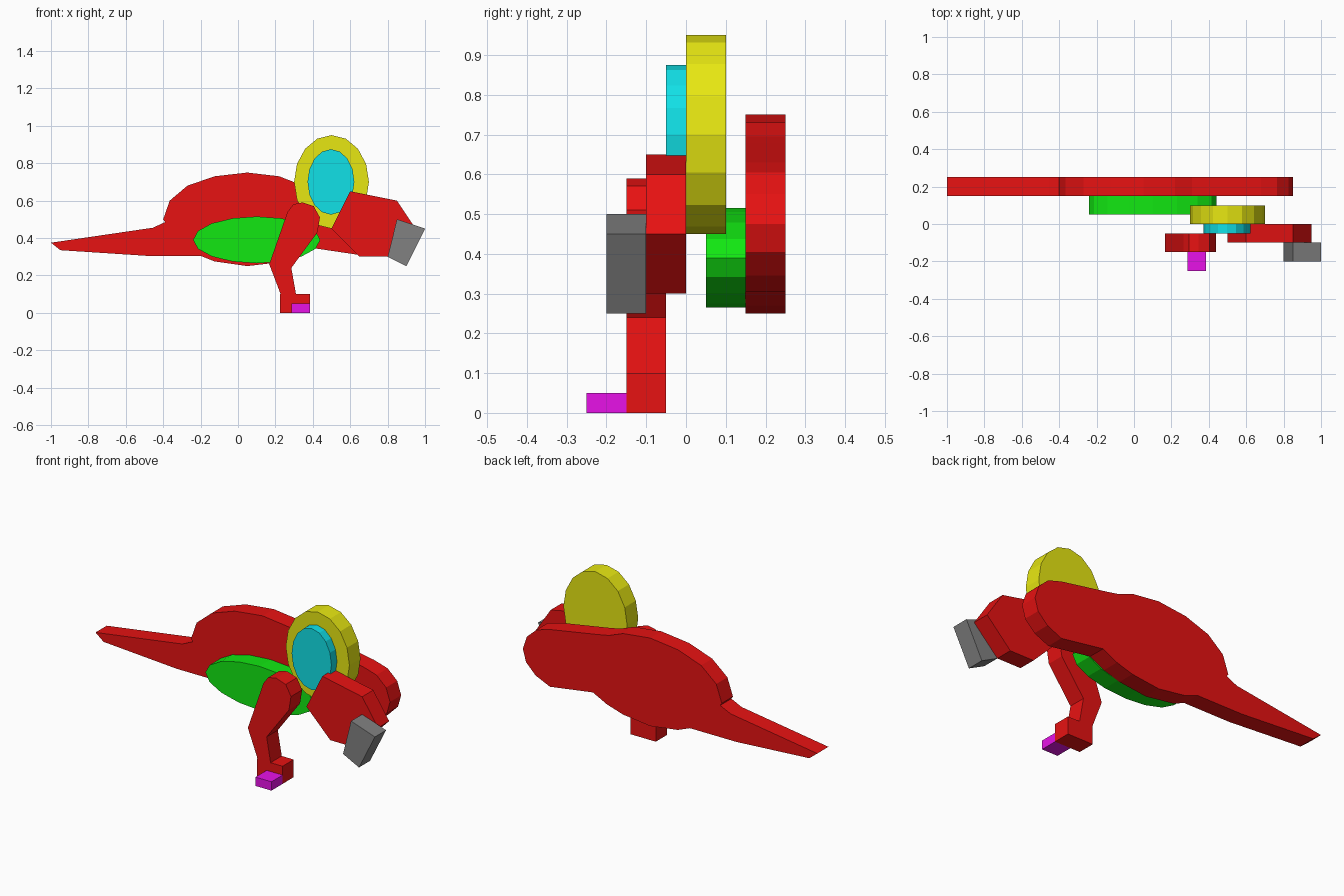
import bpy, bmesh, math


def material(name, rgb):
    m = bpy.data.materials.new(name)
    m.diffuse_color = (*rgb, 1.0)
    return m


RED = material("red", (0.8, 0.006, 0.006))
GREEN = material("green", (0.006, 0.8, 0.006))
YELLOW = material("yellow", (0.8, 0.8, 0.006))
CYAN = material("cyan", (0.006, 0.8, 0.85))
GRAY = material("gray", (0.22, 0.22, 0.22))
MAGENTA = material("magenta", (0.8, 0.006, 0.8))


def slab(name, outline, y_front, mat, depth=0.1):
    """Extrude an x-z outline backwards from y_front."""
    bm = bmesh.new()
    face = bm.faces.new([bm.verts.new((x, y_front, z)) for x, z in outline])
    ext = bmesh.ops.extrude_face_region(bm, geom=[face], use_keep_orig=True)
    moved = [g for g in ext["geom"] if isinstance(g, bmesh.types.BMVert)]
    bmesh.ops.translate(bm, verts=moved, vec=(0, depth, 0))
    bmesh.ops.recalc_face_normals(bm, faces=bm.faces)
    me = bpy.data.meshes.new(name)
    bm.to_mesh(me)
    bm.free()
    me.materials.append(mat)
    ob = bpy.data.objects.new(name, me)
    bpy.context.collection.objects.link(ob)
    return ob


def oval(cx, cz, rx, rz, n=16):
    angles = [2 * math.pi * i / n for i in range(n)]
    return [(cx + rx * math.cos(a), cz + rz * math.sin(a)) for a in angles]


# Body with tail and neck, the rearmost layer
slab("body", [
    (-1.0, 0.375), (-0.95, 0.335), (-0.49, 0.305), (-0.2, 0.305),
    (-0.125, 0.275), (0.05, 0.25), (0.22, 0.27), (0.32, 0.30), (0.41, 0.345),
    (0.68, 0.305), (0.77, 0.345), (0.83, 0.405), (0.85, 0.475),
    (0.825, 0.55), (0.765, 0.605), (0.68, 0.63), (0.39, 0.68),
    (0.31, 0.695), (0.22, 0.73), (0.05, 0.75), (-0.125, 0.73),
    (-0.27, 0.68), (-0.365, 0.6), (-0.4, 0.5), (-0.39, 0.485),
    (-0.455, 0.455)], 0.15, RED)

# Belly patch
slab("belly", oval(0.1, 0.39, 0.34, 0.125), 0.05, GREEN)

# Ear and its inner disc
slab("ear", oval(0.5, 0.7, 0.2, 0.25), 0.0, YELLOW)
slab("inner_ear", oval(0.497, 0.7, 0.125, 0.175), -0.05, CYAN, 0.05)

# Head and snout
slab("head", [(0.5, 0.45), (0.65, 0.3), (0.8, 0.3), (0.95, 0.45),
              (0.85, 0.6), (0.6, 0.65)], -0.1, RED)
slab("snout", [(0.8, 0.3), (0.9, 0.25), (1.0, 0.45), (0.85, 0.5)], -0.2, GRAY)

# Bent leg with foot
slab("leg", [
    (0.225, 0.0), (0.385, 0.0), (0.385, 0.1), (0.31, 0.1), (0.285, 0.24),
    (0.425, 0.43), (0.438, 0.51), (0.405, 0.57), (0.345, 0.59),
    (0.295, 0.58), (0.265, 0.54), (0.167, 0.26), (0.228, 0.1),
    (0.225, 0.1)], -0.15, RED)

# Toe
slab("toe", [(0.285, 0), (0.385, 0), (0.385, 0.05), (0.285, 0.05)],
     -0.25, MAGENTA)
